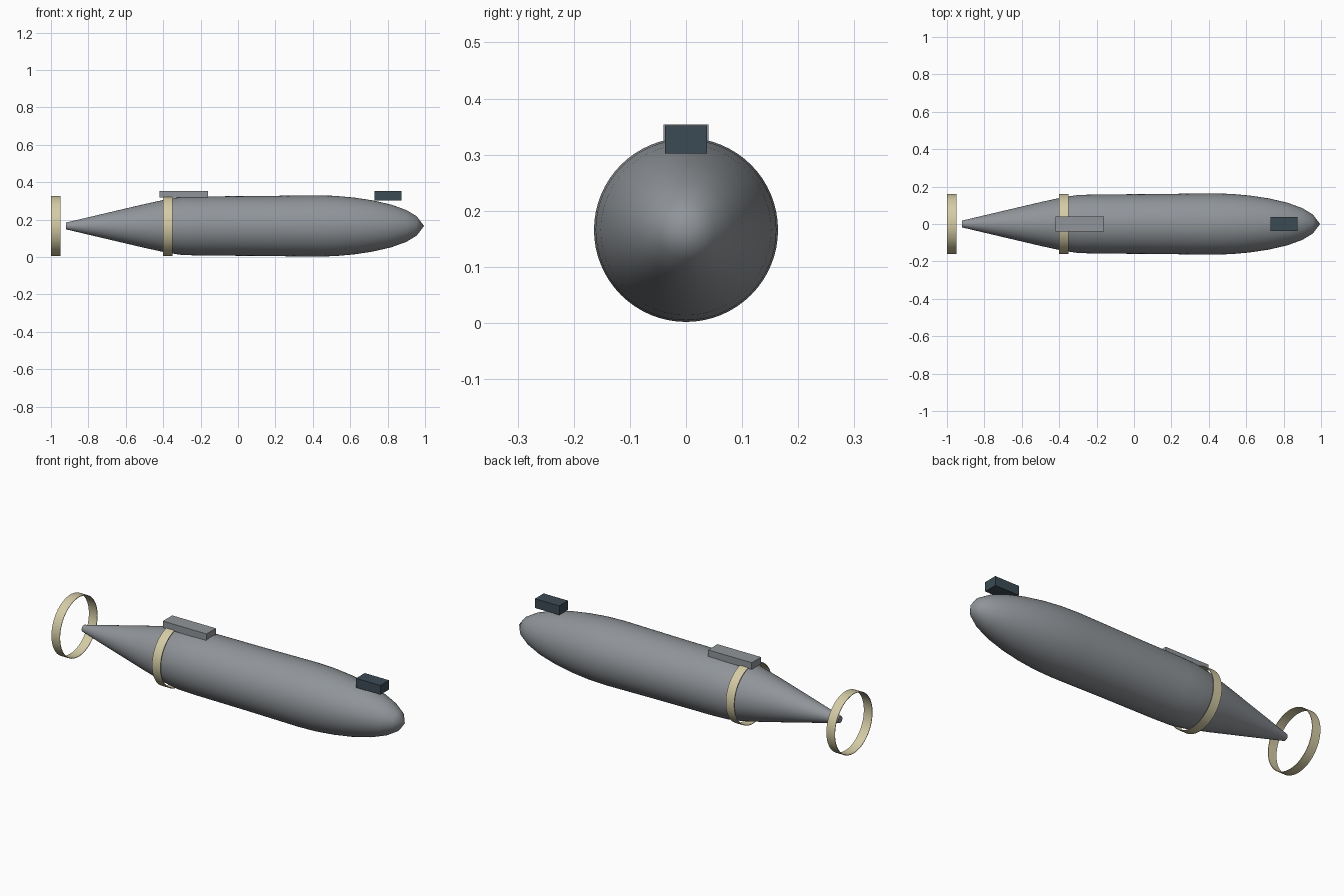
import bpy, bmesh, math

if "Cube" in bpy.data.objects:
    bpy.data.objects.remove(bpy.data.objects["Cube"])

CZ = 0.166   # height of the hull axis
SEG = 64


def material(name, rgb):
    m = bpy.data.materials.new(name)
    m.diffuse_color = (*rgb, 1)
    m.use_nodes = True
    m.node_tree.nodes["Principled BSDF"].inputs["Base Color"].default_value = m.diffuse_color
    return m


GREY = material("hull grey", (0.28, 0.30, 0.32))
CREAM = material("ring cream", (0.66, 0.60, 0.38))
NAVY = material("dark slate", (0.045, 0.07, 0.09))


def finish(name, bm, mat, smooth=True):
    bmesh.ops.remove_doubles(bm, verts=bm.verts, dist=1e-5)
    bmesh.ops.recalc_face_normals(bm, faces=bm.faces)
    me = bpy.data.meshes.new(name)
    bm.to_mesh(me)
    bm.free()
    me.materials.append(mat)
    ob = bpy.data.objects.new(name, me)
    bpy.context.collection.objects.link(ob)
    if smooth:
        bpy.ops.object.select_all(action='DESELECT')
        ob.select_set(True)
        bpy.context.view_layer.objects.active = ob
        bpy.ops.object.shade_smooth_by_angle(angle=math.radians(40))
    return ob


def revolve(name, profile, mat):
    """Spin (x, radius) points around the long axis."""
    bm = bmesh.new()
    verts = [bm.verts.new((x, 0, CZ + r)) for x, r in profile]
    edges = [bm.edges.new(p) for p in zip(verts, verts[1:])]
    bmesh.ops.spin(bm, geom=verts + edges, cent=(0, 0, CZ), axis=(1, 0, 0),
                   angle=math.tau, steps=SEG)
    return finish(name, bm, mat)


def box(name, x, y, z, mat):
    bm = bmesh.new()
    bmesh.ops.create_cube(bm, size=1)
    for v in bm.verts:
        v.co = (x[0] if v.co.x < 0 else x[1],
                y[0] if v.co.y < 0 else y[1],
                z[0] if v.co.z < 0 else z[1])
    return finish(name, bm, mat, False)


# Hull: tapered tail, long body, rounded nose
revolve("hull", [(-0.92, 0), (-0.92, 0.018), (-0.70, 0.070), (-0.50, 0.117),
                 (-0.38, 0.143), (-0.30, 0.155), (-0.20, 0.158), (0.10, 0.160),
                 (0.42, 0.164), (0.52, 0.161), (0.62, 0.152), (0.72, 0.137),
                 (0.82, 0.114), (0.90, 0.085), (0.955, 0.052), (0.995, 0)], GREY)

# Thin open hoops: one around the hull, one behind the tail
for name, x0, r in (("hull_ring", -0.40, 0.161), ("tail_ring", -1.0, 0.161)):
    ri = r - 0.003
    revolve(name, [(x0, ri), (x0, r), (x0 + 0.05, r), (x0 + 0.05, ri), (x0, ri)], CREAM)

# Boxes along the top
box("rear_deck_block", (-0.42, -0.16), (-0.04, 0.04), (0.317, 0.354), GREY)
box("nose_block", (0.73, 0.875), (-0.037, 0.037), (0.302, 0.352), NAVY)
